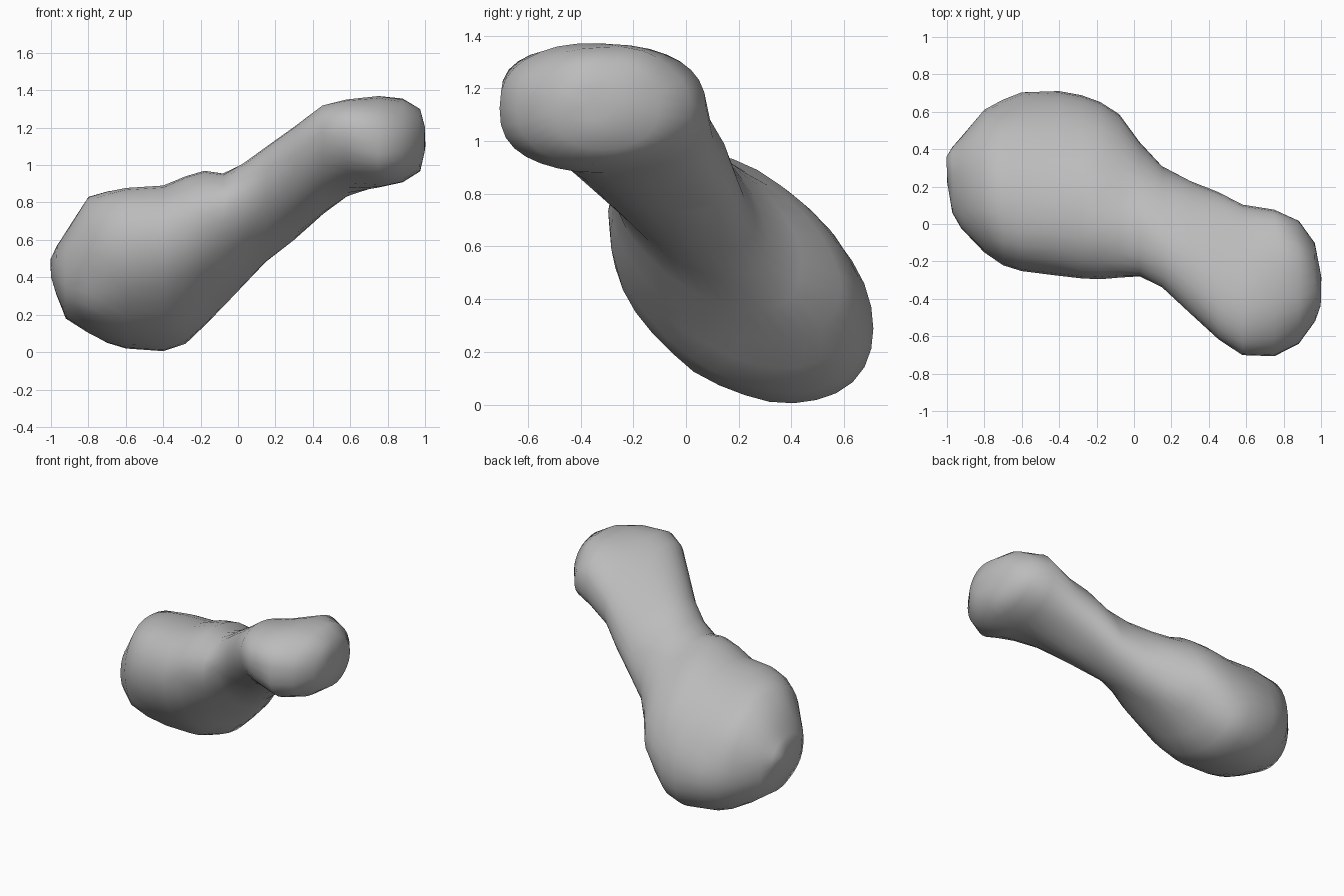
import bpy, bmesh, math
from mathutils import Vector, noise

cube = bpy.data.objects.get("Cube")
if cube:
    bpy.data.objects.remove(cube, do_unlink=True)

# Slices along x: x, y min, y max, z min, z max, slant, roundness
SLICES = [
    (-1.0, .22, .36, .4, .5, 0, 1), (-.97, .06, .41, .31, .57, -.1, .95),
    (-.92, -.02, .47, .18, .65, -.15, .92), (-.8, -.15, .61, .1, .83, -.22, .92),
    (-.7, -.22, .66, .05, .86, -.28, .96),
    (-.6, -.255, .7, .02, .88, -.32, 1), (-.4, -.275, .715, .005, .89, -.36, 1),
    (-.28, -.29, .69, .045, .945, -.4, 1), (-.18, -.295, .65, .14, .97, -.43, 1),
    (-.08, -.29, .585, .24, .955, -.45, 1),
    (.03, -.285, .44, .36, 1.01, -.5, 1), (.15, -.34, .31, .48, 1.1, -.56, 1),
    (.3, -.48, .23, .6, 1.21, -.56, 1), (.45, -.62, .175, .73, 1.32, -.5, .97),
    (.58, -.7, .1, .83, 1.35, -.34, .92), (.75, -.705, .08, .88, 1.37, 0, .84),
    (.88, -.64, .02, .91, 1.355, .05, .85), (.97, -.52, -.1, .97, 1.3, 0, .9),
    (1.0, -.44, -.28, 1.08, 1.2, 0, 1),
]
# Local bumps and dents: centre, reach, height along the normal
BUMPS = [
    ((-.85, -.09, .2), .14, .03),       # low front corner of the large lobe
    ((-.13, -.17, .87), .12, -.015),    # hollow at the top of the neck
    ((.9, 0, 1.28), .12, -.03),         # chipped back corner of the small lobe
]
SIDES = 32


def section(x, y0, y1, z0, z1, slant, power):
    """Slanted oval that fills the given bounds; lower power is boxier."""
    points = []
    for i in range(SIDES):
        t = 2 * math.pi * i / SIDES
        c, s = (math.copysign(abs(v) ** power, v) for v in (math.cos(t), math.sin(t)))
        points.append((c, slant * c + math.sqrt(1 - slant ** 2) * s))
    top = max(p[1] for p in points)
    return [Vector((x, (y0 + y1) / 2 + (y1 - y0) / 2 * u,
                    (z0 + z1) / 2 + (z1 - z0) / 2 * v / top)) for u, v in points]


def relief(co):
    """Height of the fine lumps plus the local bumps at a point."""
    height = 0.008 * noise.noise(co * 5)
    for centre, reach, amount in BUMPS:
        height += amount * math.exp(-((co - Vector(centre)).length / reach) ** 2)
    return height


# Two-lobed rock body, lofted through the slices
bm = bmesh.new()
rings = [[bm.verts.new(p) for p in section(*s)] for s in SLICES]
for a, b in zip(rings, rings[1:]):
    for i in range(SIDES):
        j = (i + 1) % SIDES
        bm.faces.new((a[i], a[j], b[j], b[i]))
caps = [bm.faces.new(rings[0]), bm.faces.new(rings[-1])]
bmesh.ops.recalc_face_normals(bm, faces=bm.faces)
bmesh.ops.poke(bm, faces=caps)

# Lumps and hollows on the surface
bm.normal_update()
moves = [(v, v.normal * relief(v.co)) for v in bm.verts]
for v, move in moves:
    v.co += move
bmesh.ops.triangulate(bm, faces=bm.faces)

mesh = bpy.data.meshes.new("rock_body")
bm.to_mesh(mesh)
bm.free()
rock = bpy.data.objects.new("rock_body", mesh)
bpy.context.collection.objects.link(rock)

# Plain grey stone
stone = bpy.data.materials.new("grey_stone")
stone.use_nodes = True
colour = (0.5, 0.5, 0.5, 1)
stone.diffuse_color = colour
stone.node_tree.nodes["Principled BSDF"].inputs["Base Color"].default_value = colour
mesh.materials.append(stone)

bpy.context.view_layer.objects.active = rock
rock.select_set(True)
bpy.ops.object.shade_smooth_by_angle(angle=math.radians(60))
